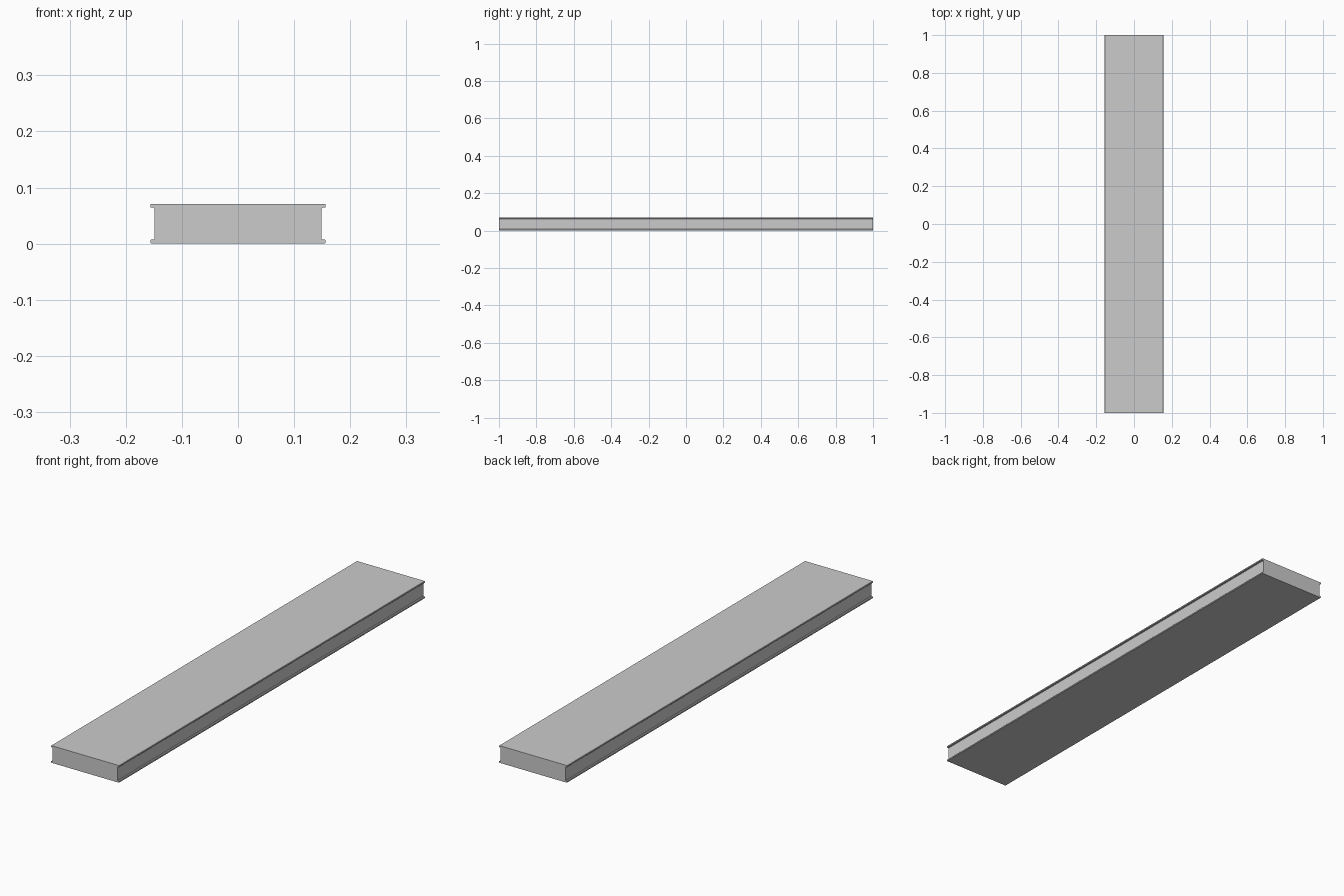
import bpy
import bmesh

if "Cube" in bpy.data.objects:
    bpy.data.objects.remove(bpy.data.objects["Cube"])

HALF_LENGTH = 1.0
HEIGHT = 0.071
FLANGE = 0.156   # half width at the lips
WEB = 0.149      # half width between the lips
LIP = 0.007      # lip thickness
C = 0.0012       # small eased corner

# Right-hand half of the cross-section, bottom to top
lower = [(FLANGE - C, 0), (FLANGE, C), (FLANGE, LIP - C), (FLANGE - C, LIP),
         (WEB + C, LIP), (WEB, LIP + C)]
right = lower + [(x, HEIGHT - z) for x, z in reversed(lower)]
profile = right + [(-x, z) for x, z in reversed(right)]

# Solid plank with a grooved edge along each long side
bm = bmesh.new()
face = bm.faces.new([bm.verts.new((x, -HALF_LENGTH, z)) for x, z in profile])
ext = bmesh.ops.extrude_face_region(bm, geom=[face], use_keep_orig=True)
verts = [g for g in ext["geom"] if isinstance(g, bmesh.types.BMVert)]
bmesh.ops.translate(bm, verts=verts, vec=(0, 2 * HALF_LENGTH, 0))
bmesh.ops.recalc_face_normals(bm, faces=bm.faces)

mesh = bpy.data.meshes.new("grooved_plank")
bm.to_mesh(mesh)
bm.free()
plank = bpy.data.objects.new("grooved_plank", mesh)
bpy.context.collection.objects.link(plank)
